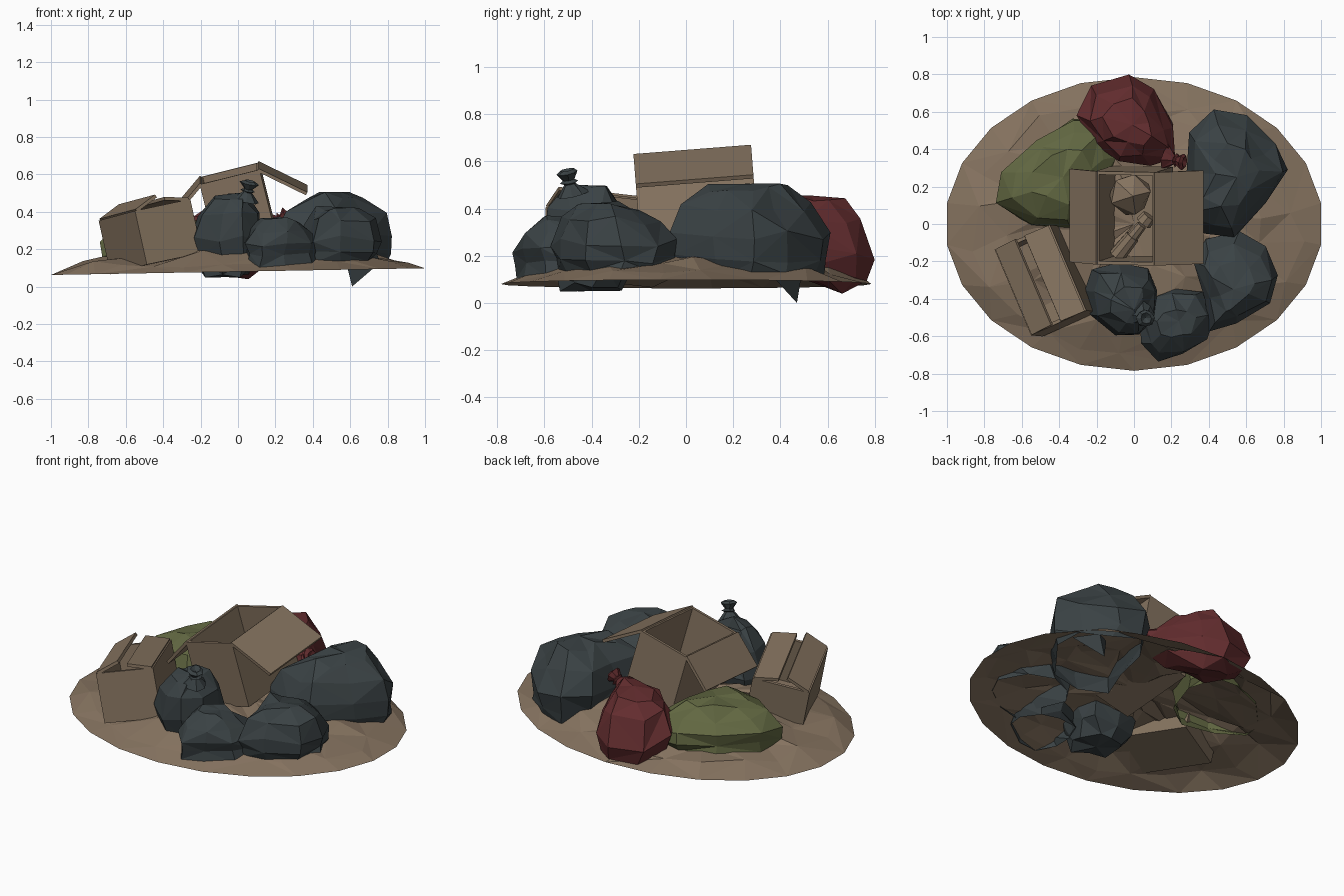
import bpy, bmesh, math, random
from mathutils import Matrix, Vector

if "Cube" in bpy.data.objects:
    bpy.data.objects.remove(bpy.data.objects["Cube"])

def material(name, col):
    m = bpy.data.materials.new(name)
    m.diffuse_color = (*col, 1)
    m.use_nodes = True
    m.node_tree.nodes["Principled BSDF"].inputs["Base Color"].default_value = m.diffuse_color
    return m

DIRT = material("dirt tan", (0.235, 0.170, 0.115))
CARD = material("cardboard brown", (0.235, 0.172, 0.115))
DARK = material("charcoal plastic", (0.042, 0.054, 0.058))
RED = material("dark red plastic", (0.125, 0.026, 0.028))
GREEN = material("olive plastic", (0.122, 0.138, 0.054))

def finish(name, bm, mat, closed=True):
    if closed:
        bmesh.ops.recalc_face_normals(bm, faces=bm.faces)
    me = bpy.data.meshes.new(name)
    bm.to_mesh(me)
    bm.free()
    me.materials.append(mat)
    ob = bpy.data.objects.new(name, me)
    bpy.context.collection.objects.link(ob)
    return ob

def loft(bm, rings, top=None, bottom=None):
    """Skin rings of points with triangles; optional end points close it."""
    vr = [[bm.verts.new(p) for p in r] for r in rings]
    n = len(vr[0])
    for k, (a, b) in enumerate(zip(vr, vr[1:])):
        for i in range(n):
            j = (i + 1) % n
            if (i + k) % 2:
                tris = ((a[i], a[j], b[j]), (a[i], b[j], b[i]))
            else:
                tris = ((a[i], a[j], b[i]), (a[j], b[j], b[i]))
            for t in tris:
                bm.faces.new(t)
    for ring, point, flip in ((vr[-1], top, 1), (vr[0], bottom, -1)):
        if point is not None:
            c = bm.verts.new(point)
            for i in range(n):
                bm.faces.new((ring[i], ring[(i + 1) % n], c)[::flip])

# Ground mound: a thin open sheet, rising to the middle with a hump on the left
rnd = random.Random(4)
bm = bmesh.new()
rings = []
for s, h in ((1, 0), (0.87, 0.05), (0.70, 0.09), (0.48, 0.13), (0.25, 0.145)):
    ring = []
    for i in range(22):
        a = math.tau * (i + 0.5 + (0 if s == 1 else rnd.uniform(-0.35, 0.35))) / 22
        k = s if s == 1 else s + rnd.uniform(-0.05, 0.05)
        x, y = k * math.cos(a) * 1.01, 0.785 * k * math.sin(a)
        hump = 0.05 * math.exp(-((x + 0.38) ** 2 + (y + 0.1) ** 2) / 0.05)
        z = 0.08 + 0.018 * x + h + hump + (0 if s == 1 else rnd.uniform(-0.024, 0.024))
        ring.append((x, y, z))
    rings.append(ring)
loft(bm, rings, top=(0, 0, 0.23))
finish("ground_mound", bm, DIRT, closed=False)

# Rubbish bags: plan outline, height range and leaning top.
# Closed bags have a rounded base, the others an open skirt sunk in the dirt.
def bag(name, outline, z0, z1, apex, mat, seed, closed=False, tilt=0):
    rnd = random.Random(seed)
    pts = [Vector(p) for p in outline]
    mid = sum(pts, Vector((0, 0))) / len(pts)
    apex = Vector(apex)
    low = ((0.6, 0.04), (0.9, 0.2)) if closed else ((0.93, 0.0), (0.98, 0.2))
    rings = []
    for s, t in low + ((1.02, 0.45), (0.83, 0.75), (0.48, 0.96)):
        c = mid if t < 0.5 else apex
        j = 0.006 if s > 1 else 0.022
        ring = []
        for p in pts:
            q = c + (p - c) * s
            lift = tilt * max(0, 0.74 - q.y) * (1 - t) if tilt else 0
            ring.append((q.x + rnd.uniform(-j, j), q.y + rnd.uniform(-j, j),
                         z0 + lift + (z1 - z0) * t + rnd.uniform(-0.02, 0.02)))
        rings.append(ring)
    bm = bmesh.new()
    base = (*mid, z0 + tilt * (0.74 - mid.y)) if closed else None
    loft(bm, rings, top=(*apex, z1), bottom=base)
    finish(name, bm, mat)

bag("tied_bag", [(-0.26, -0.36), (-0.22, -0.25), (-0.08, -0.21), (0.07, -0.24), (0.12, -0.36),
                 (0.11, -0.5), (0.03, -0.59), (-0.1, -0.59), (-0.23, -0.49)],
    0.05, 0.50, (0.0, -0.46), DARK, 1, closed=True)
bag("front_bag", [(0.04, -0.5), (0.1, -0.4), (0.22, -0.35), (0.36, -0.37), (0.42, -0.5),
                  (0.39, -0.62), (0.26, -0.69), (0.13, -0.73), (0.04, -0.64)],
    0.11, 0.365, (0.24, -0.52), DARK, 2)
bag("right_bag", [(0.32, -0.2), (0.38, -0.09), (0.56, -0.04), (0.7, -0.12), (0.76, -0.28),
                  (0.72, -0.42), (0.55, -0.53), (0.41, -0.57), (0.38, -0.4)],
    0.12, 0.425, (0.53, -0.35), DARK, 3)
bag("large_back_bag", [(0.2, 0.03), (0.38, -0.05), (0.54, -0.06), (0.7, 0.12), (0.82, 0.29),
                       (0.75, 0.42), (0.6, 0.57), (0.43, 0.6), (0.3, 0.48), (0.28, 0.25)],
    0.11, 0.505, (0.55, 0.25), DARK, 4)
bag("red_bag", [(-0.3, 0.58), (-0.22, 0.73), (-0.03, 0.79), (0.1, 0.72), (0.21, 0.52),
                (0.21, 0.36), (0.08, 0.31), (-0.08, 0.34), (-0.21, 0.43)],
    -0.005, 0.455, (-0.01, 0.53), RED, 5, closed=True, tilt=0.45)
bag("olive_bag", [(-0.73, 0.12), (-0.7, 0.28), (-0.52, 0.45), (-0.32, 0.55), (-0.16, 0.55),
                  (-0.1, 0.36), (-0.2, 0.1), (-0.34, -0.02), (-0.55, 0.0)],
    0.12, 0.385, (-0.38, 0.25), GREEN, 6)

# Gathered necks with a flared crown
def knot(name, loc, direction, mat, size=1.0):
    rnd = random.Random(7)
    q = Vector((0, 0, 1)).rotation_difference(Vector(direction))
    rings = []
    for r, h in ((0.075, -0.035), (0.028, 0.012), (0.037, 0.02), (0.026, 0.03), (0.052, 0.062), (0.03, 0.074)):
        rings.append([Vector(loc) + q @ (Vector((r * math.cos(a) * f, r * math.sin(a) * f, h)) * size)
                      for a, f in ((math.tau * i / 8, rnd.uniform(0.8, 1.15)) for i in range(8))])
    bm = bmesh.new()
    loft(bm, rings, top=Vector(loc) + q @ Vector((0, 0, 0.055 * size)),
         bottom=rings[0][0] * 0.5 + rings[0][4] * 0.5)
    finish(name, bm, mat)

knot("tied_bag_knot", (0.05, -0.49, 0.493), (0.2, -0.2, 1), DARK)
knot("red_bag_knot", (0.205, 0.345, 0.35), (1, -0.2, 0.45), RED)

# Loose plastic fold hanging below the large bag
bm = bmesh.new()
loft(bm, [[(0.58, 0.45, 0.12), (0.75, 0.36, 0.12), (0.66, 0.49, 0.12)]],
     top=(0.61, 0.47, 0.0), bottom=(0.66, 0.43, 0.14))
finish("large_bag_fold", bm, DARK)

# Open cardboard boxes; local z = 0 is the rim
def panel(bm, m, size, centre):
    bmesh.ops.create_cube(bm, size=1, matrix=m @ Matrix.Translation(centre) @ Matrix.Diagonal((*size, 1)))

def carton(name, m, w, d, h, flaps):
    t = 0.018
    bm = bmesh.new()
    panel(bm, m, (w, d, t), (0, 0, -h))
    for s in (-1, 1):
        panel(bm, m, (t, d, h), (s * (w - t) / 2, 0, -h / 2))
        panel(bm, m, (w - 2 * t, t, h), (0, s * (d - t) / 2, -h / 2))
    for side, length, angle in flaps:
        base = Matrix.Translation((side * (w - t) / 2, 0, 0))
        turn = Matrix.Rotation(math.radians(-angle if side > 0 else 180 + angle), 4, 'Y')
        panel(bm, m @ base @ turn, (length, d, t), (length / 2, 0, 0))
    finish(name, bm, CARD)

def pose(loc, rz, rx, ry):
    r = math.radians
    return (Matrix.Translation(loc) @ Matrix.Rotation(r(rz), 4, 'Z')
            @ Matrix.Rotation(r(rx), 4, 'X') @ Matrix.Rotation(r(ry), 4, 'Y'))

carton("large_open_box", pose((-0.045, 0.03, 0.605), 0, 4.5, -14), 0.33, 0.5, 0.38,
       [(-1, 0.22, -36), (1, 0.29, -40)])
carton("small_box", pose((-0.5, -0.3, 0.41), 23, -6, -11), 0.33, 0.5, 0.285,
       [(-1, 0.14, 157), (1, 0.14, 167)])

# Scraps inside the large box
bm = bmesh.new()
bmesh.ops.create_icosphere(bm, subdivisions=1, radius=0.12,
                           matrix=Matrix.Translation((-0.02, 0.16, 0.37)))
for v in bm.verts:
    v.co += Vector([rnd.uniform(-0.015, 0.015) for _ in range(3)])
finish("crumpled_paper", bm, CARD)

bm = bmesh.new()
axis = Vector((0.16, 0.2, 0.06))
for r, f, l in ((0.045, 0.0, 0.14), (0.032, 0.11, 0.08), (0.045, 0.19, 0.05)):
    loc = Vector((-0.05, -0.12, 0.32)) + axis.normalized() * f
    bmesh.ops.create_cone(bm, cap_ends=True, segments=8, radius1=r, radius2=r * 0.85, depth=l,
                          matrix=Matrix.Translation(loc) @ axis.to_track_quat('Z', 'Y').to_matrix().to_4x4())
finish("discarded_tube", bm, CARD)
